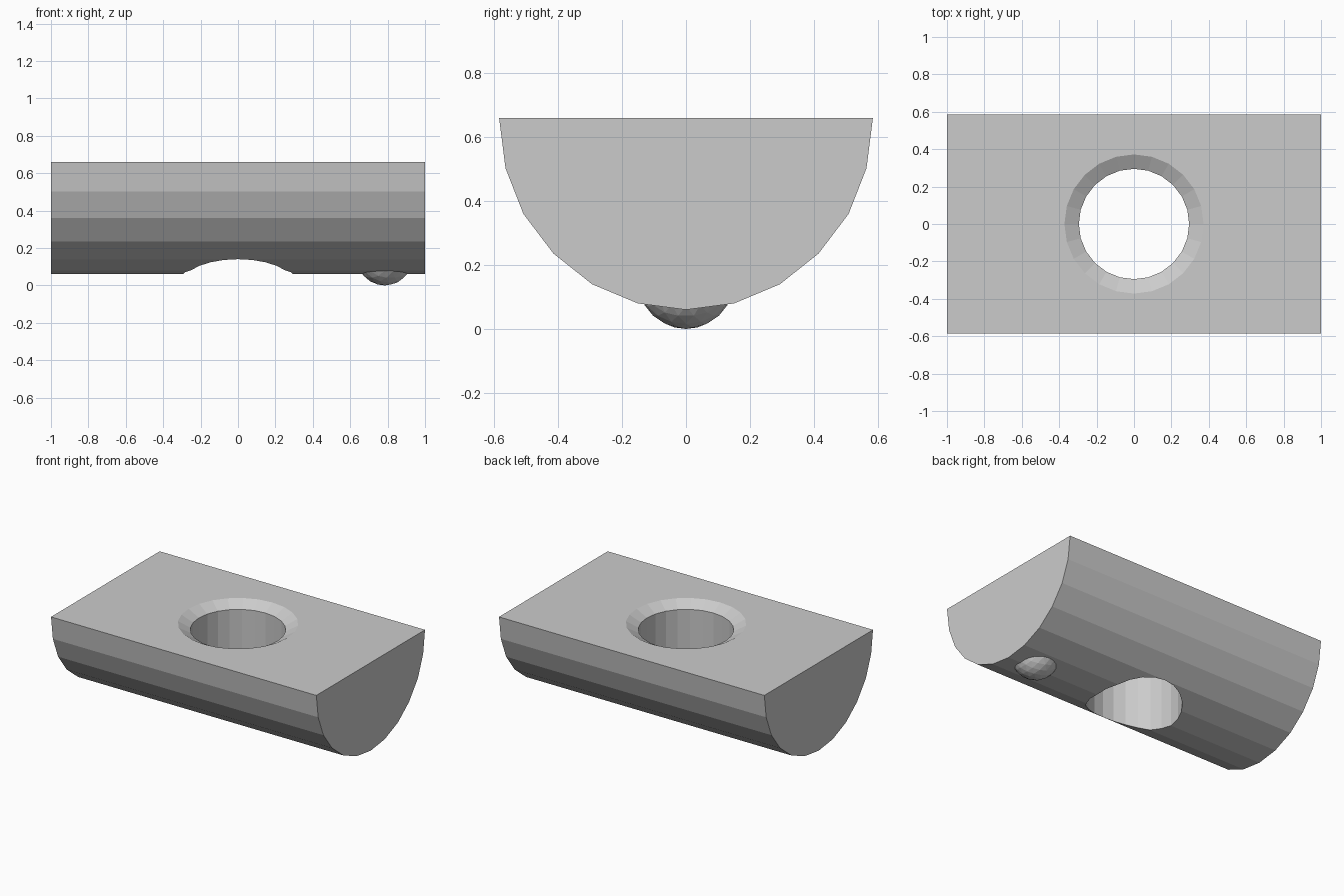
import bpy, bmesh, math

if "Cube" in bpy.data.objects:
    bpy.data.objects.remove(bpy.data.objects["Cube"])


def make_object(name, bm):
    bmesh.ops.recalc_face_normals(bm, faces=bm.faces[:])
    mesh = bpy.data.meshes.new(name)
    bm.to_mesh(mesh)
    bm.free()
    obj = bpy.data.objects.new(name, mesh)
    bpy.context.collection.objects.link(obj)
    return obj


# Half-round body, its profile mirrored and extruded along x
half = [(0.585, 0.66), (0.565, 0.503), (0.509, 0.36), (0.415, 0.236),
        (0.294, 0.14), (0.151, 0.08)]
profile = half + [(0, 0.06)] + [(-y, z) for y, z in reversed(half)]
bm = bmesh.new()
face = bm.faces.new([bm.verts.new((-1, y, z)) for y, z in profile])
ext = bmesh.ops.extrude_face_region(bm, geom=[face], use_keep_orig=True)
bmesh.ops.translate(bm, vec=(2, 0, 0),
                    verts=[v for v in ext["geom"] if isinstance(v, bmesh.types.BMVert)])
body = make_object("half_round_body", bm)

# Countersunk hole cutter, stacked rings of (radius, height)
N = 24
bm = bmesh.new()
rings = [[bm.verts.new((r * math.cos(2 * math.pi * i / N),
                        r * math.sin(2 * math.pi * i / N), z)) for i in range(N)]
         for r, z in [(0.295, -0.2), (0.295, 0.618), (0.372, 0.66), (0.372, 0.8)]]
for a, b in zip(rings, rings[1:]):
    for i in range(N):
        j = (i + 1) % N
        bm.faces.new((a[i], a[j], b[j], b[i]))
bm.faces.new(rings[0])
bm.faces.new(rings[-1])
cutter = make_object("hole_cutter", bm)
cutter.hide_render = True
cutter.hide_set(True)

cut = body.modifiers.new("countersunk_hole", "BOOLEAN")
cut.operation = "DIFFERENCE"
cut.solver = "EXACT"
cut.object = cutter

# Small locating ball protruding from the underside
bpy.ops.mesh.primitive_ico_sphere_add(subdivisions=3, radius=0.15,
                                      location=(0.785, 0, 0.15))
bpy.context.object.name = "locating_ball"
